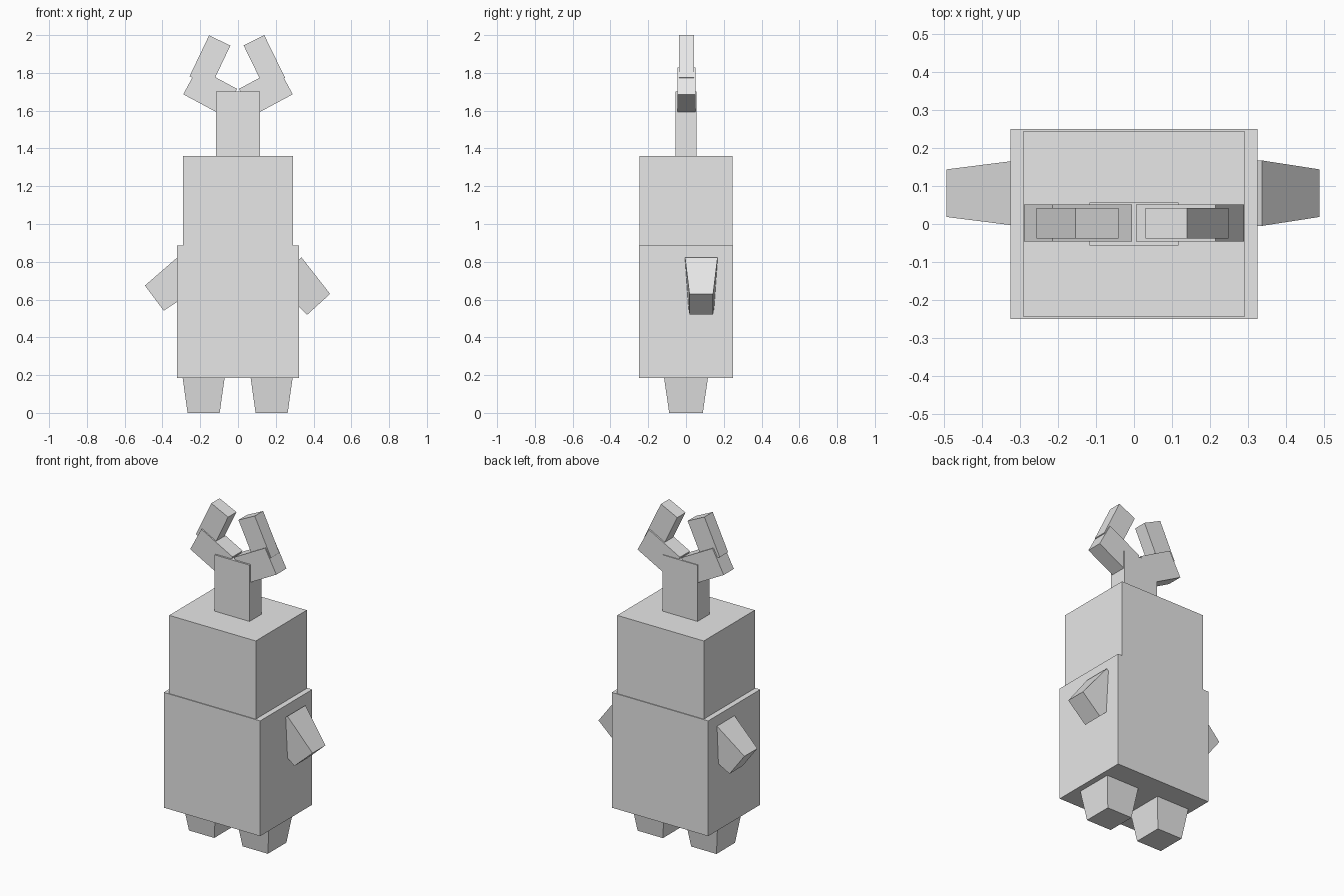
import bpy, bmesh
from math import radians, sin, cos
from mathutils import Vector

old = bpy.data.objects.get("Cube")
if old:
    bpy.data.objects.remove(old, do_unlink=True)

# One plain grey for the whole figure
grey = bpy.data.materials.new("plain grey")
grey.use_nodes = True
grey.diffuse_color = (0.8, 0.8, 0.8, 1)
grey.node_tree.nodes["Principled BSDF"].inputs["Base Color"].default_value = (0.8, 0.8, 0.8, 1)


def block(name, start, angle, length, root, tip=None):
    """Box or tapered box growing from start, tilted in the XZ plane.
    root and tip are (width in the XZ plane, depth along y)."""
    tip = tip or root
    start = Vector(start)
    a = radians(angle)
    along = Vector((cos(a), 0, sin(a)))
    side = Vector((-sin(a), 0, cos(a)))
    bm = bmesh.new()
    bmesh.ops.create_cube(bm, size=1)
    for v in bm.verts:
        u, y, s = v.co.z + 0.5, v.co.y, v.co.x
        width, depth = tip if u > 0.5 else root
        v.co = start + along * length * u + side * width * s + Vector((0, depth * y, 0))
    bmesh.ops.recalc_face_normals(bm, faces=bm.faces)
    mesh = bpy.data.meshes.new(name)
    bm.to_mesh(mesh)
    bm.free()
    mesh.materials.append(grey)
    obj = bpy.data.objects.new(name, mesh)
    bpy.context.collection.objects.link(obj)
    return obj


# Torso, head and stalk stacked upward
block("body", (0, 0, 0.185), 90, 0.7, (0.648, 0.5))
block("head", (0, 0, 0.885), 90, 0.475, (0.582, 0.49))
block("stalk", (0, 0, 1.36), 90, 0.342, (0.234, 0.113))

# Feet taper downward
for name, x in (("left_foot", 0.178), ("right_foot", -0.182)):
    block(name, (x, 0, 0.185), -90, 0.185, (0.222, 0.232), (0.17, 0.178))

# Arms taper outward, each at its own tilt
block("left_arm", (0.262, 0.081, 0.756), -47.7, 0.245, (0.2, 0.172), (0.164, 0.125))
block("right_arm", (-0.247, 0.081, 0.755), 216.9, 0.245, (0.2, 0.172), (0.166, 0.125))

# Antler branches spread from the stalk
for name, side, angle in (("left_branch", 1, 28.2), ("right_branch", -1, 151.8)):
    block(name, (side * 0.043, 0.003, 1.645), angle, 0.237, (0.16, 0.097))

# Antler tips lean back inward
block("left_antler_tip", (0.194, 0.002, 1.748), 116, 0.25, (0.122, 0.08))
block("right_antler_tip", (-0.2, 0.002, 1.755), 64.5, 0.24, (0.125, 0.08))
